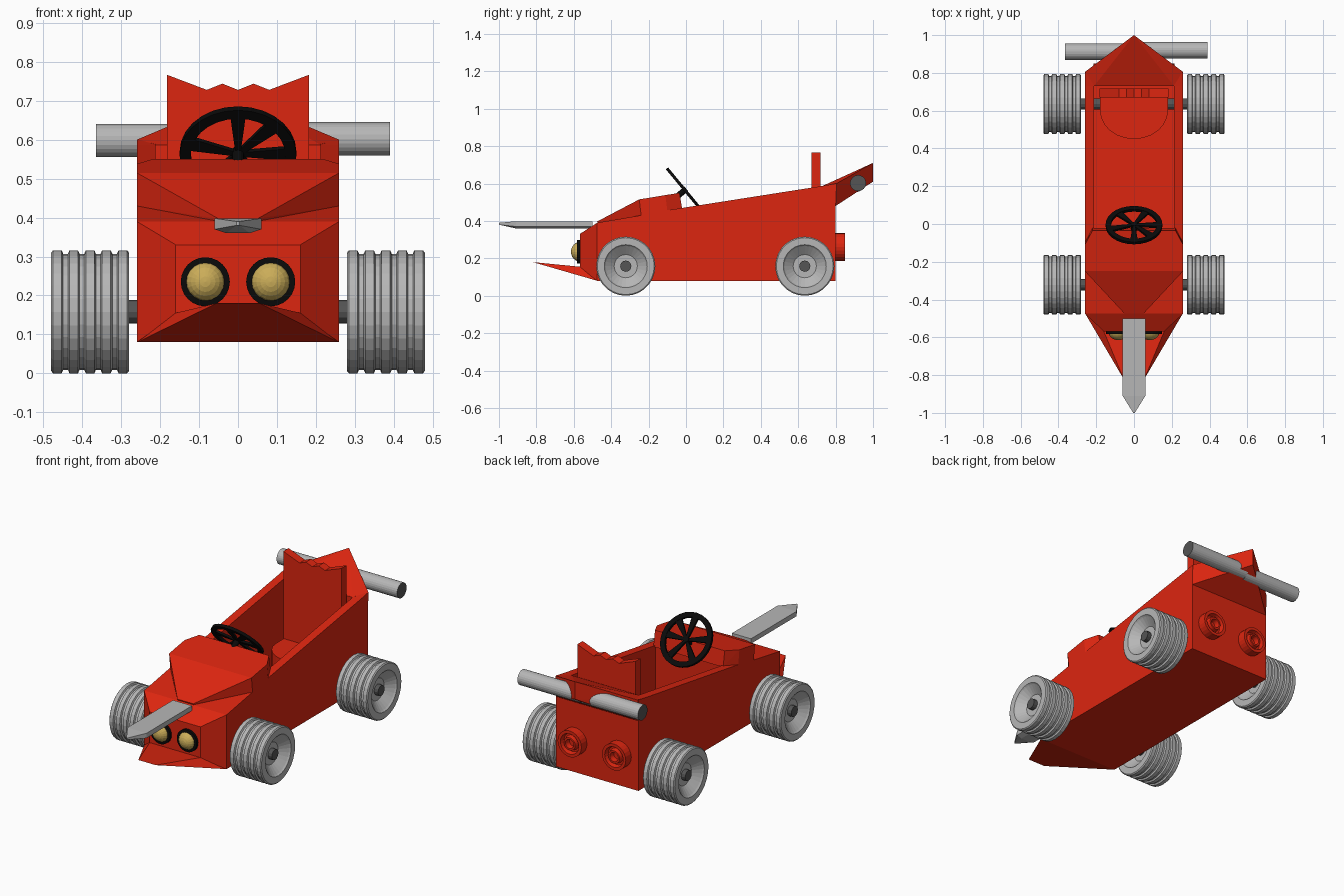
import bpy, bmesh, math
from mathutils import Matrix, Vector

if "Cube" in bpy.data.objects:
    bpy.data.objects.remove(bpy.data.objects["Cube"])


def material(name, rgb):
    m = bpy.data.materials.new(name)
    m.diffuse_color = (*rgb, 1)
    m.use_nodes = True
    m.node_tree.nodes["Principled BSDF"].inputs["Base Color"].default_value = m.diffuse_color
    return m


RED = material("red paint", (0.72, 0.019, 0.005))
GREY = material("light grey metal", (0.47, 0.47, 0.47))
DARK = material("dark grey metal", (0.09, 0.09, 0.09))
BLACK = material("black", (0.003, 0.003, 0.003))
GOLD = material("yellow lamp", (0.6, 0.42, 0.1))


def finish(bm, name, mat, matrix=Matrix()):
    bmesh.ops.transform(bm, matrix=matrix, verts=bm.verts)
    bmesh.ops.recalc_face_normals(bm, faces=bm.faces)
    me = bpy.data.meshes.new(name)
    bm.to_mesh(me)
    bm.free()
    ob = bpy.data.objects.new(name, me)
    me.materials.append(mat)
    bpy.context.collection.objects.link(ob)
    return ob


def hull(name, pts, mat, matrix=Matrix()):
    bm = bmesh.new()
    for p in pts:
        bm.verts.new(p)
    bmesh.ops.convex_hull(bm, input=bm.verts)
    bmesh.ops.dissolve_limit(bm, angle_limit=0.01, verts=bm.verts, edges=bm.edges)
    return finish(bm, name, mat, matrix)


def sym(pts):
    return [(s * x, y, z) for x, y, z in pts for s in (1, -1)]


def extrude(name, pts, vec, mat):
    bm = bmesh.new()
    f = bm.faces.new([bm.verts.new(p) for p in pts])
    r = bmesh.ops.extrude_face_region(bm, geom=[f], use_keep_orig=True)
    vs = [v for v in r["geom"] if isinstance(v, bmesh.types.BMVert)]
    bmesh.ops.translate(bm, vec=vec, verts=vs)
    return finish(bm, name, mat)


def lathe(name, profile, mat, matrix, sides=24, closed=False):
    """Spin (distance along axis, radius) points about local x."""
    bm = bmesh.new()
    vs = [bm.verts.new((a, r, 0)) for a, r in profile]
    for a, b in zip(vs, vs[1:] + (vs[:1] if closed else [])):
        bm.edges.new((a, b))
    bmesh.ops.spin(bm, geom=bm.verts[:] + bm.edges[:], cent=(0, 0, 0), axis=(1, 0, 0),
                   angle=2 * math.pi, steps=sides, use_merge=False)
    bmesh.ops.remove_doubles(bm, verts=bm.verts, dist=0.0003)
    return finish(bm, name, mat, matrix)


at = Matrix.Translation
FRONT = Matrix.Rotation(-math.pi / 2, 4, "Z")
BACK = Matrix.Rotation(math.pi / 2, 4, "Z")

# Body tub with open cockpit
side = [(-0.475, 0.08), (0.80, 0.08), (0.80, 0.60), (0.73, 0.587), (-0.10, 0.457),
        (-0.24, 0.43), (-0.475, 0.39)]
body = extrude("body", [(-0.26, y, z) for y, z in side], (0.52, 0, 0), RED)
cutter = hull("cockpit_cutter", sym([(0.212, y, z) for y in (-0.03, 0.73) for z in (0.12, 1)]), RED)
cutter.hide_render = True
cutter.hide_viewport = True
cut = body.modifiers.new("cockpit", "BOOLEAN")
cut.operation = "DIFFERENCE"
cut.solver = "EXACT"
cut.object = cutter

# Nose, lower lip, hood and tail
hull("nose", sym([(0.26, -0.475, 0.08), (0.26, -0.475, 0.39),
                  (0.16, -0.568, 0.15), (0.16, -0.568, 0.33)]), RED)
hull("front_lip", sym([(0.258, -0.475, 0.08), (0.16, -0.568, 0.155), (0.055, -0.82, 0.18)]), RED)
hull("hood", sym([(0.05, -0.475, 0.397), (0.05, -0.47, 0.38), (0.26, -0.25, 0.515),
                  (0.26, -0.24, 0.43), (0.26, -0.11, 0.538), (0.26, -0.10, 0.455),
                  (0.22, -0.035, 0.55), (0.22, -0.02, 0.462)]), RED)
hull("tail", sym([(0.21, 0.732, 0.588), (0.26, 0.805, 0.60), (0.26, 0.80, 0.48),
                  (0, 1.0, 0.71), (0, 1.0, 0.61)]), RED)

# Seat with scalloped back
half = [(0.183, 0.767), (0.08, 0.728), (0.04, 0.744)]
top = half + [(0, 0.728)] + [(-x, z) for x, z in reversed(half)]
extrude("seat_back", [(x, 0.67, z) for x, z in [(0.183, 0.12)] + top + [(-0.183, 0.12)][::-1]],
        (0, 0.048, 0), RED)
hull("seat_cushion", sym([(0.18 * math.cos(t), 0.60 - 0.15 * math.sin(t), z)
                          for t in [i * math.pi / 12 for i in range(7)] for z in (0.11, 0.27)]
                         + [(0.18, 0.67, 0.11), (0.18, 0.67, 0.27)]), RED)

# Blade on the nose
hull("blade", sym([(x, y, z) for y in (-0.50, -0.91) for x, z in
                   ((0.06, 0.398), (0.06, 0.37), (0.03, 0.36))]
                  + [(0.004, -1.0, 0.39), (0.004, -1.0, 0.38)]), GREY)

# Headlights and rear exhausts
for s, n in ((-1, "left"), (1, "right")):
    m = at((s * 0.084, -0.568, 0.235)) @ FRONT
    lathe(n + "_lamp_rim", [(-0.01, 0.063), (0.014, 0.063), (0.016, 0.045), (-0.01, 0.045)],
          BLACK, m, closed=True)
    arc = [i * math.pi / 12 for i in range(7)]
    lathe(n + "_lamp", [(0.047 * math.sin(t), 0.052 * math.cos(t)) for t in arc], GOLD, m, 20)
    lathe(n + "_exhaust", [(-0.01, 0.075), (0.05, 0.075), (0.05, 0.058), (0.025, 0.052),
                           (0.025, 0.042), (0.05, 0.036), (0.05, 0.026), (0.02, 0.022), (0.02, 0)],
          RED, at((s * 0.14, 0.80, 0.26)) @ BACK)

# Cross pipes through the tail, dark end caps
for n, a, b, y, z in (("left", -0.365, 0, 0.912, 0.598), ("right", 0, 0.39, 0.92, 0.602)):
    pipe = lathe(n + "_pipe", [(a, 0), (a, 0.043), (b, 0.043), (b, 0)], GREY, at((0, y, z)))
    pipe.data.materials.append(DARK)
    for p in pipe.data.polygons:
        p.material_index = int(abs(p.normal.x) > 0.9)

# Wheels: dished hubs and five tread ridges
tread = []
for i in range(5):
    x = 0.475 - i * 0.042
    tread += [(x, 0.158), (x - 0.022, 0.158), (x - 0.026, 0.149), (x - 0.038, 0.149)]
tread = tread[:-2]
wheel = ([(0.435, 0), (0.435, 0.062), (0.472, 0.108), (0.48, 0.115), (0.48, 0.152)] + tread
         + [(0.28, 0.152), (0.28, 0.115), (0.288, 0.108), (0.325, 0.062), (0.325, 0)])
for n, y in (("front", -0.322), ("rear", 0.635)):
    lathe(n + "_axle", [(-0.46, 0), (-0.46, 0.03), (0.46, 0.03), (0.46, 0)],
          DARK, at((0, y, 0.158)), 12)
    for s, w in ((-1, "left"), (1, "right")):
        lathe(f"{n}_{w}_wheel", [(s * a, r) for a, r in wheel], GREY, at((0, y, 0.158)), 28)

# Tilted steering wheel with wedge spokes and column
u = Vector((1, 0, 0))
v = Vector((0, -0.19, 0.23)).normalized()
n = u.cross(v)
tilt = at((0, -0.006, 0.565)) @ Matrix((n, u, v)).transposed().to_4x4()
lathe("steering_rim", [(-0.008, 0.15), (0.008, 0.15), (0.008, 0.122), (-0.008, 0.122)],
      BLACK, tilt, 28, closed=True)
for i, deg in enumerate((90, 45, 0, 165, 230, 300)):
    turn = Matrix.Rotation(math.radians(deg), 4, "X")
    hull(f"steering_spoke_{i + 1}", [(a, r, k * w) for a in (-0.006, 0.006) for k in (-1, 1)
                                     for r, w in ((0, 0.006), (0.13, 0.02))], BLACK, tilt @ turn)
lathe("steering_column", [(-0.01, 0), (-0.01, 0.016), (0.08, 0.016), (0.08, 0)], BLACK, tilt, 12)
